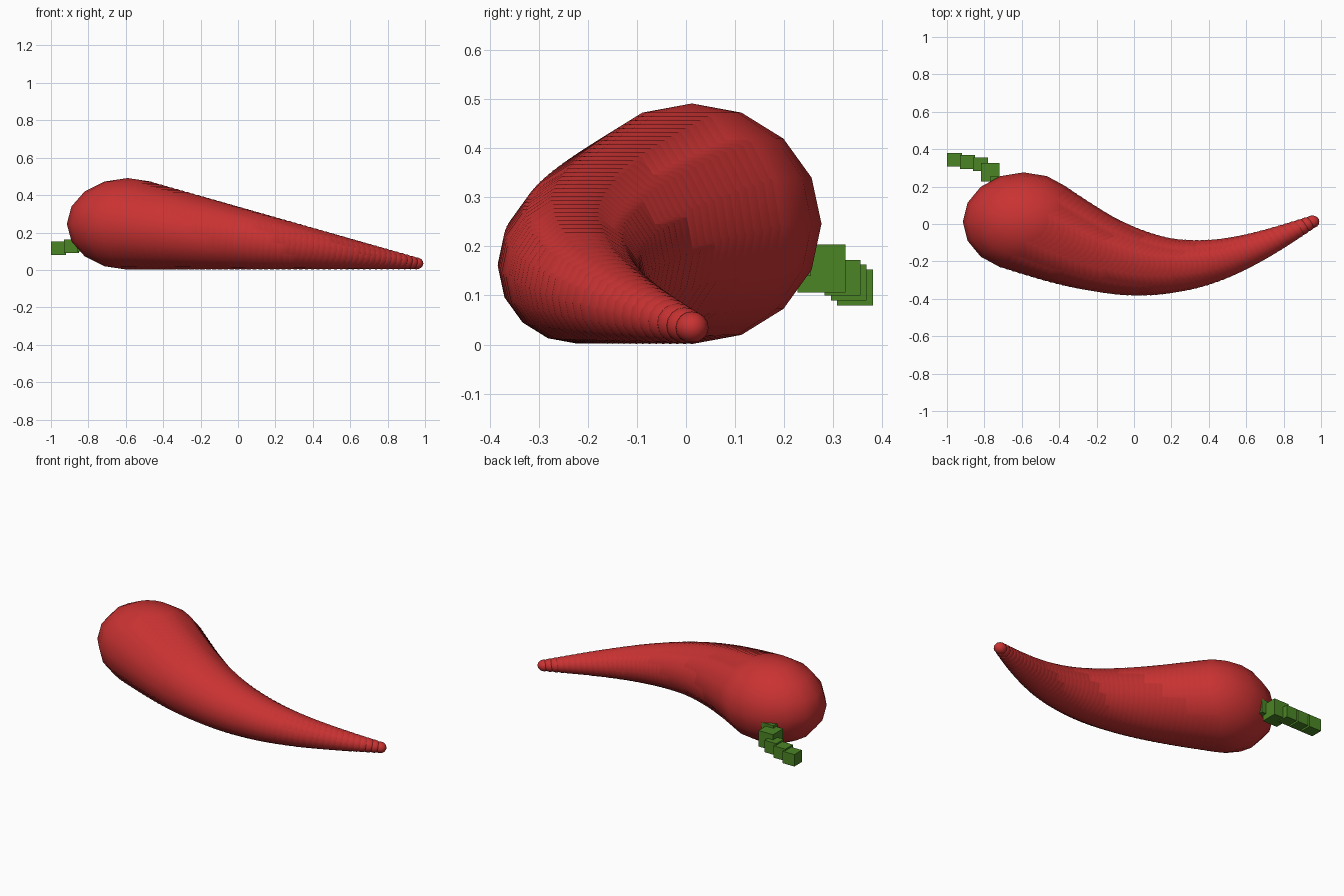
import bpy, bmesh, math
from mathutils import Matrix, Vector

if "Cube" in bpy.data.objects:
    bpy.data.objects.remove(bpy.data.objects["Cube"])


def make_material(name, color):
    mat = bpy.data.materials.new(name)
    mat.use_nodes = True
    mat.diffuse_color = color
    mat.node_tree.nodes["Principled BSDF"].inputs["Base Color"].default_value = color
    return mat


def make_object(name, bm, mat):
    mesh = bpy.data.meshes.new(name)
    bm.to_mesh(mesh)
    bm.free()
    mesh.materials.append(mat)
    obj = bpy.data.objects.new(name, mesh)
    bpy.context.collection.objects.link(obj)
    return obj


def mix(a, b, t):
    return a + (b - a) * t


red = make_material("pepper red", (0.59, 0.032, 0.032, 1))
green = make_material("stem green", (0.07, 0.235, 0.018, 1))

# Pepper body: overlapping ellipsoids shrinking along a sine bend
STEPS = 50
bm = bmesh.new()
for i in range(STEPS + 1):
    t = i / STEPS
    center = Vector((mix(-0.59, 0.953, t),
                     0.012 - 0.235 * math.sin(math.pi * t),
                     mix(0.246, 0.035, t)))
    radius = Vector((mix(0.325, 0.038, t), mix(0.264, 0.034, t), mix(0.245, 0.032, t)))
    bmesh.ops.create_uvsphere(
        bm, u_segments=16, v_segments=8, radius=1,
        matrix=Matrix.Translation(center) @ Matrix.Diagonal(radius).to_4x4())
for face in bm.faces:
    face.smooth = True
make_object("pepper_body", bm, red)

# Stem: a chain of blocks from the body out to the free end
bm = bmesh.new()


def add_block(center, size):
    bmesh.ops.create_cube(
        bm, size=1,
        matrix=Matrix.Translation(center) @ Matrix.Diagonal(size).to_4x4())


for i in range(3):
    add_block(Vector((-0.96 + 0.07 * i, 0.344 - 0.0125 * i, 0.116 + 0.01 * i)),
              Vector((0.08, 0.073, 0.073)))
add_block(Vector((-0.768, 0.276, 0.155)), Vector((0.098, 0.098, 0.098)))
add_block(Vector((-0.73, 0.215, 0.18)), Vector((0.08, 0.08, 0.08)))
make_object("stem", bm, green)
